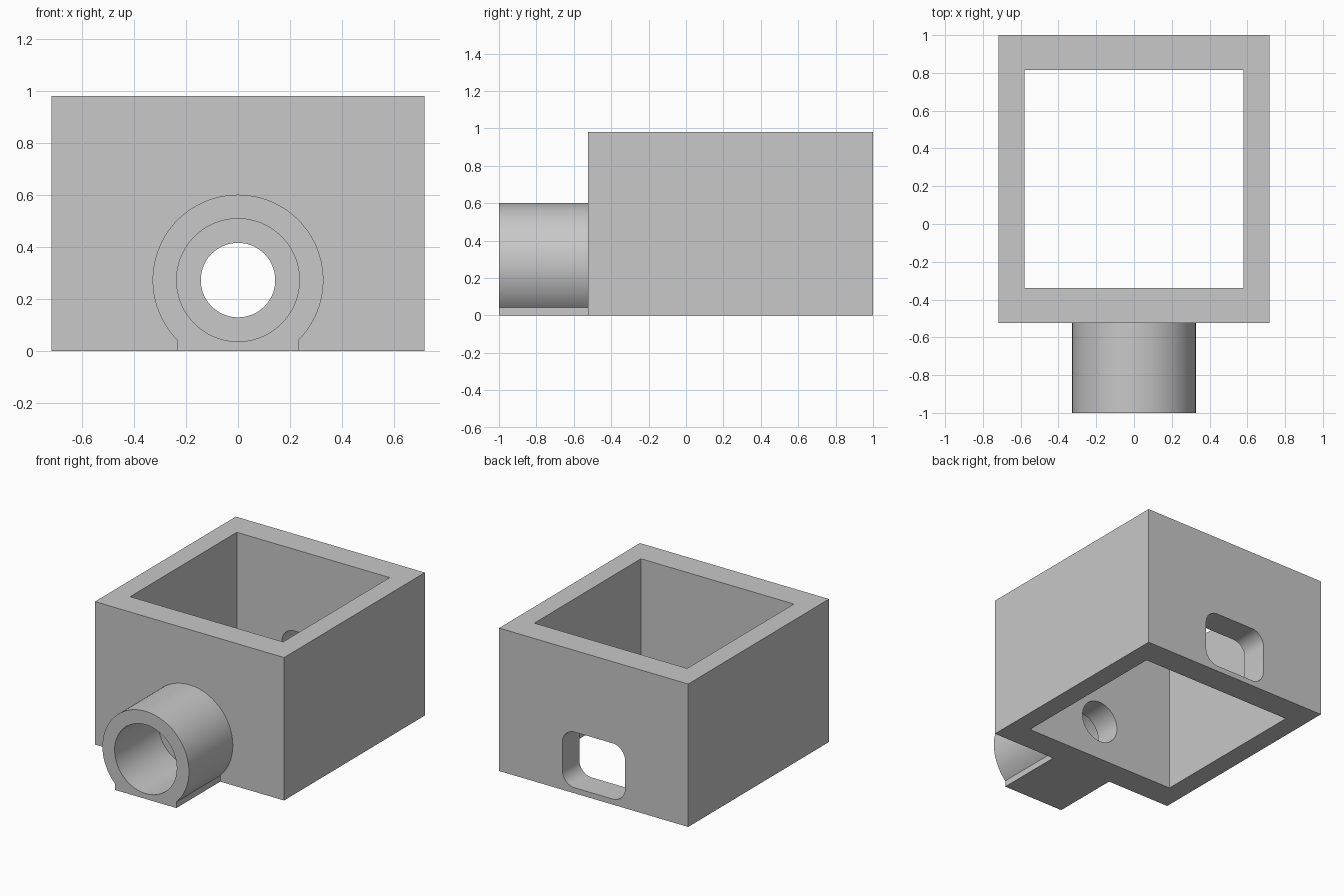
import bpy, bmesh, math

if "Cube" in bpy.data.objects:
    bpy.data.objects.remove(bpy.data.objects["Cube"], do_unlink=True)

grey = bpy.data.materials.new("plain_grey")
grey.use_nodes = True
colour = (0.58, 0.58, 0.58, 1)
grey.diffuse_color = colour
grey.node_tree.nodes["Principled BSDF"].inputs["Base Color"].default_value = colour

AXIS_Z = 0.273      # height of the spout axis
FRONT, WALL, BACK = -1.0, -0.525, 1.0
WIDTH, HEIGHT = 0.717, 0.98


def arc(cx, cz, r, start, end, steps):
    """Points along an arc in the XZ plane, angles in degrees."""
    angles = [math.radians(start + (end - start) * i / steps) for i in range(steps + 1)]
    return [(cx + r * math.cos(a), cz + r * math.sin(a)) for a in angles]


def circle(r):
    return arc(0, AXIS_Z, r, 0, 360, 96)[:-1]


def rectangle(half_width, z0, z1):
    return [(half_width, z0), (half_width, z1), (-half_width, z1), (-half_width, z0)]


def rounded_rectangle(half_width, z0, z1, r):
    corners = [(1, z1 - r, 0), (-1, z1 - r, 90), (-1, z0 + r, 180), (1, z0 + r, 270)]
    points = []
    for side, cz, start in corners:
        points += arc(side * (half_width - r), cz, r, start, start + 90, 16)
    return points


def extrude(name, profile, y0, y1):
    """Solid made by sweeping an XZ profile along Y."""
    bm = bmesh.new()
    base = bm.faces.new([bm.verts.new((x, y0, z)) for x, z in profile])
    swept = bmesh.ops.extrude_face_region(bm, geom=[base])["geom"]
    verts = [v for v in swept if isinstance(v, bmesh.types.BMVert)]
    bmesh.ops.translate(bm, verts=verts, vec=(0, y1 - y0, 0))
    bmesh.ops.recalc_face_normals(bm, faces=bm.faces)
    mesh = bpy.data.meshes.new(name)
    bm.to_mesh(mesh)
    bm.free()
    mesh.materials.append(grey)
    obj = bpy.data.objects.new(name, mesh)
    bpy.context.collection.objects.link(obj)
    return obj


def activate(obj):
    bpy.ops.object.select_all(action="DESELECT")
    obj.select_set(True)
    bpy.context.view_layer.objects.active = obj


def cut(target, cutter):
    """Subtract the cutter and discard it."""
    cutter.hide_render = True
    mod = target.modifiers.new("cut", "BOOLEAN")
    mod.operation = "DIFFERENCE"
    mod.solver = "EXACT"
    mod.object = cutter
    activate(target)
    bpy.ops.object.modifier_apply(modifier=mod.name)
    bpy.data.objects.remove(cutter, do_unlink=True)


# Box body, open at top and bottom, with a round front hole and a rear slot
body = extrude("box_body", rectangle(WIDTH, 0, HEIGHT), WALL, BACK)
cut(body, extrude("cavity_cutter", rectangle(0.58, -0.1, HEIGHT + 0.1), -0.34, 0.815))
cut(body, extrude("hole_cutter", circle(0.143), WALL - 0.1, 0))
cut(body, extrude("slot_cutter", rounded_rectangle(0.238, 0.038, 0.42, 0.095), 0.5, BACK + 0.1))

# Spout: round tube whose sides drop straight down to a flat foot
FOOT = 0.233
RADIUS = 0.328
dip = math.degrees(math.acos(FOOT / RADIUS))
outline = arc(0, AXIS_Z, RADIUS, -dip, 180 + dip, 96) + [(-FOOT, 0), (FOOT, 0)]
spout = extrude("spout", outline, FRONT, WALL)
cut(spout, extrude("bore_cutter", circle(0.236), FRONT - 0.1, WALL + 0.1))

for part in (body, spout):
    activate(part)
    bpy.ops.object.shade_smooth_by_angle(angle=math.radians(30))
